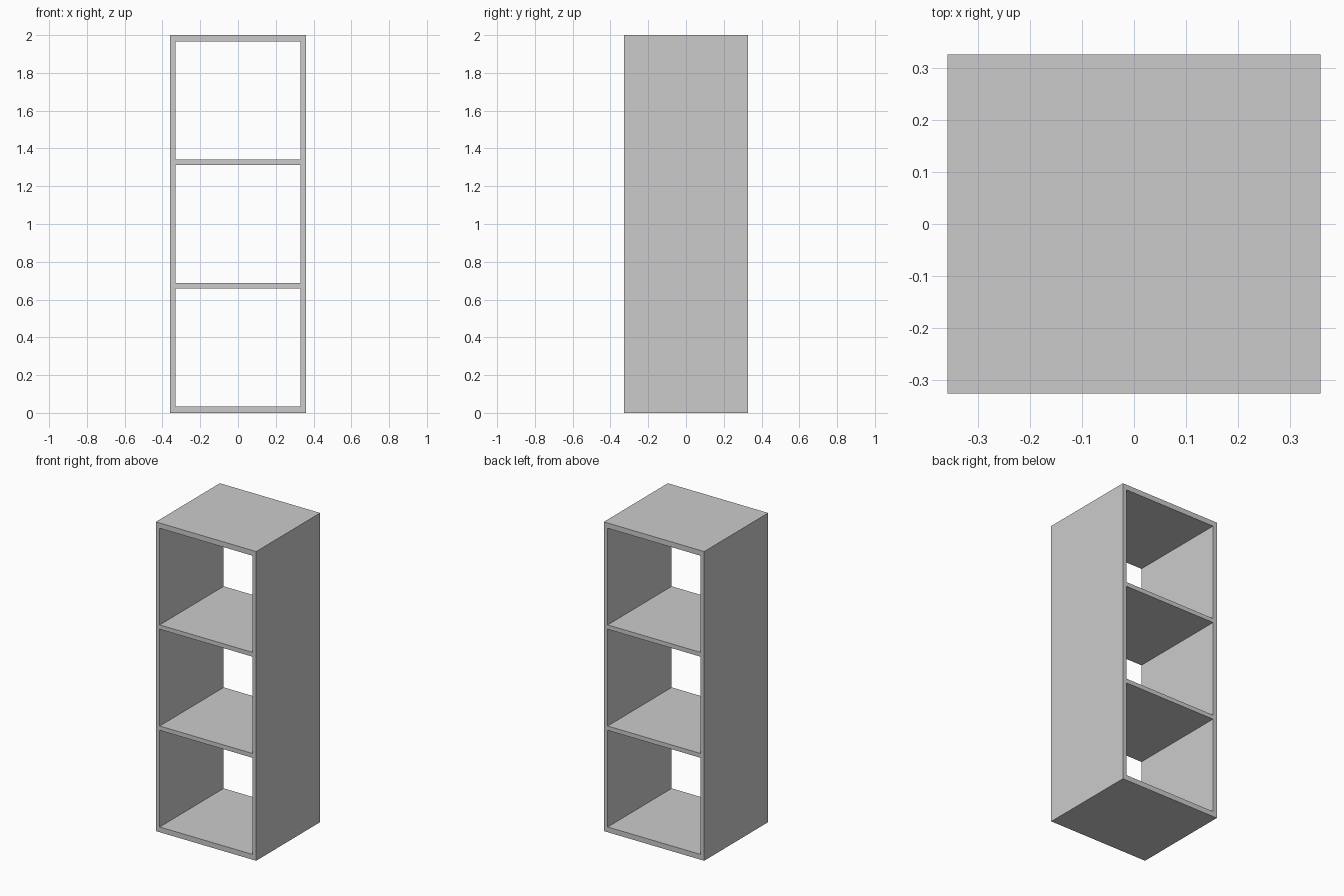
import bpy

if "Cube" in bpy.data.objects:
    bpy.data.objects.remove(bpy.data.objects["Cube"])

W, D, H = 0.718, 0.654, 2.0      # outer size
INNER_W = 0.662                  # opening width
OPENINGS = [(0.034, 0.659), (0.687, 1.313), (1.341, 1.966)]


def box(name, width, depth, z0, z1):
    bpy.ops.mesh.primitive_cube_add(size=1, location=(0, 0, (z0 + z1) / 2))
    obj = bpy.context.object
    obj.name = name
    obj.scale = (width, depth, z1 - z0)
    bpy.ops.object.transform_apply(location=True, rotation=False, scale=True)
    return obj


# Shelf body
body = box("shelf_unit", W, D, 0, H)

# Three compartments, open from front to back
for i, (z0, z1) in enumerate(OPENINGS):
    cutter = box(f"compartment_cutter_{i + 1}", INNER_W, D + 0.2, z0, z1)
    cutter.hide_render = True
    mod = body.modifiers.new(f"compartment_{i + 1}", 'BOOLEAN')
    mod.operation = 'DIFFERENCE'
    mod.solver = 'EXACT'
    mod.object = cutter
    bpy.context.view_layer.objects.active = body
    bpy.ops.object.modifier_apply(modifier=mod.name)
    bpy.data.objects.remove(cutter)
